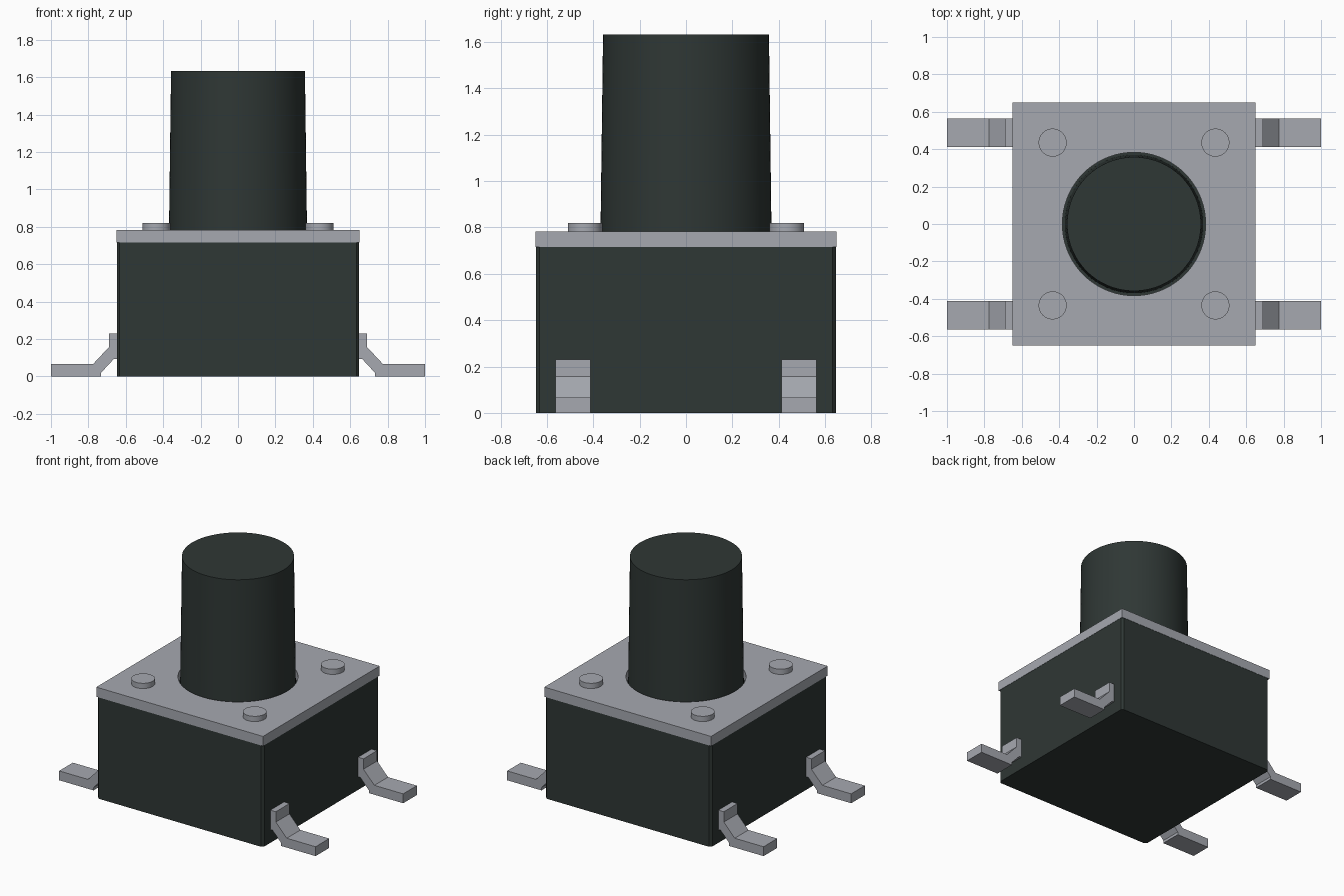
import bpy, bmesh, math

if "Cube" in bpy.data.objects:
    bpy.data.objects.remove(bpy.data.objects["Cube"])


def material(name, rgb):
    m = bpy.data.materials.new(name)
    m.diffuse_color = (*rgb, 1)
    m.use_nodes = True
    m.node_tree.nodes["Principled BSDF"].inputs["Base Color"].default_value = m.diffuse_color
    return m


DARK = material("dark plastic", (0.028, 0.038, 0.035))
METAL = material("grey metal", (0.38, 0.395, 0.435))


def make(name, bm, mat, smooth=False):
    bmesh.ops.recalc_face_normals(bm, faces=bm.faces)
    me = bpy.data.meshes.new(name)
    bm.to_mesh(me)
    bm.free()
    me.materials.append(mat)
    ob = bpy.data.objects.new(name, me)
    bpy.context.collection.objects.link(ob)
    if smooth:
        bpy.ops.object.select_all(action='DESELECT')
        ob.select_set(True)
        bpy.context.view_layer.objects.active = ob
        bpy.ops.object.shade_smooth_by_angle(angle=math.radians(30))
    return ob


def prism(name, loop, offset, mat):
    """Extrude a closed loop of 3D points along an offset."""
    bm = bmesh.new()
    face = bm.faces.new([bm.verts.new(p) for p in loop])
    ext = bmesh.ops.extrude_face_region(bm, geom=[face], use_keep_orig=True)
    moved = [g for g in ext["geom"] if isinstance(g, bmesh.types.BMVert)]
    bmesh.ops.translate(bm, verts=moved, vec=offset)
    return make(name, bm, mat)


def round_post(name, x, y, z0, z1, r0, r1, mat, n):
    bm = bmesh.new()
    bmesh.ops.create_cone(bm, cap_ends=True, segments=n, radius1=r0, radius2=r1, depth=z1 - z0)
    bmesh.ops.translate(bm, verts=bm.verts, vec=(x, y, (z0 + z1) / 2))
    return make(name, bm, mat, True)


# Housing with slightly chamfered upright edges
H, C = 0.648, 0.015
corners = []
for sx, sy in ((1, 1), (-1, 1), (-1, -1), (1, -1)):
    pair = [(sx * H, sy * (H - C), 0), (sx * (H - C), sy * H, 0)]
    corners += pair if sx * sy > 0 else pair[::-1]
prism("housing", corners, (0, 0, 0.715), DARK)

# Square cover plate with a round hole
N, W, HOLE, Z0, Z1 = 96, 0.65, 0.383, 0.715, 0.783
bm = bmesh.new()
rows = []
for i in range(N):
    a = 2 * math.pi * i / N
    c, s = math.cos(a), math.sin(a)
    k = W / max(abs(c), abs(s))
    rows.append([bm.verts.new((c * r, s * r, z))
                 for r, z in ((HOLE, Z0), (HOLE, Z1), (k, Z1), (k, Z0))])
for i in range(N):
    p, q = rows[i], rows[(i + 1) % N]
    for j in range(4):
        bm.faces.new((p[j], q[j], q[(j + 1) % 4], p[(j + 1) % 4]))
make("cover_plate", bm, METAL, True)

# Tapered push button
round_post("button", 0, 0, 0.70, 1.632, 0.37, 0.358, DARK, 96)

# Rivets and bent leads at the four corners
lead = [(0.64, 0.23), (0.69, 0.23), (0.69, 0.157), (0.775, 0.066), (1.0, 0.066),
        (1.0, 0.0), (0.732, 0.0), (0.732, 0.02), (0.665, 0.092), (0.64, 0.092)]
for sx, side in ((-1, "left"), (1, "right")):
    for sy, end in ((-1, "front"), (1, "back")):
        round_post(f"rivet_{end}_{side}", sx * 0.435, sy * 0.435, 0.77, 0.82,
                   0.075, 0.075, METAL, 48)
        prism(f"lead_{end}_{side}", [(sx * x, sy * 0.488 - 0.076, z) for x, z in lead],
              (0, 0.152, 0), METAL)
